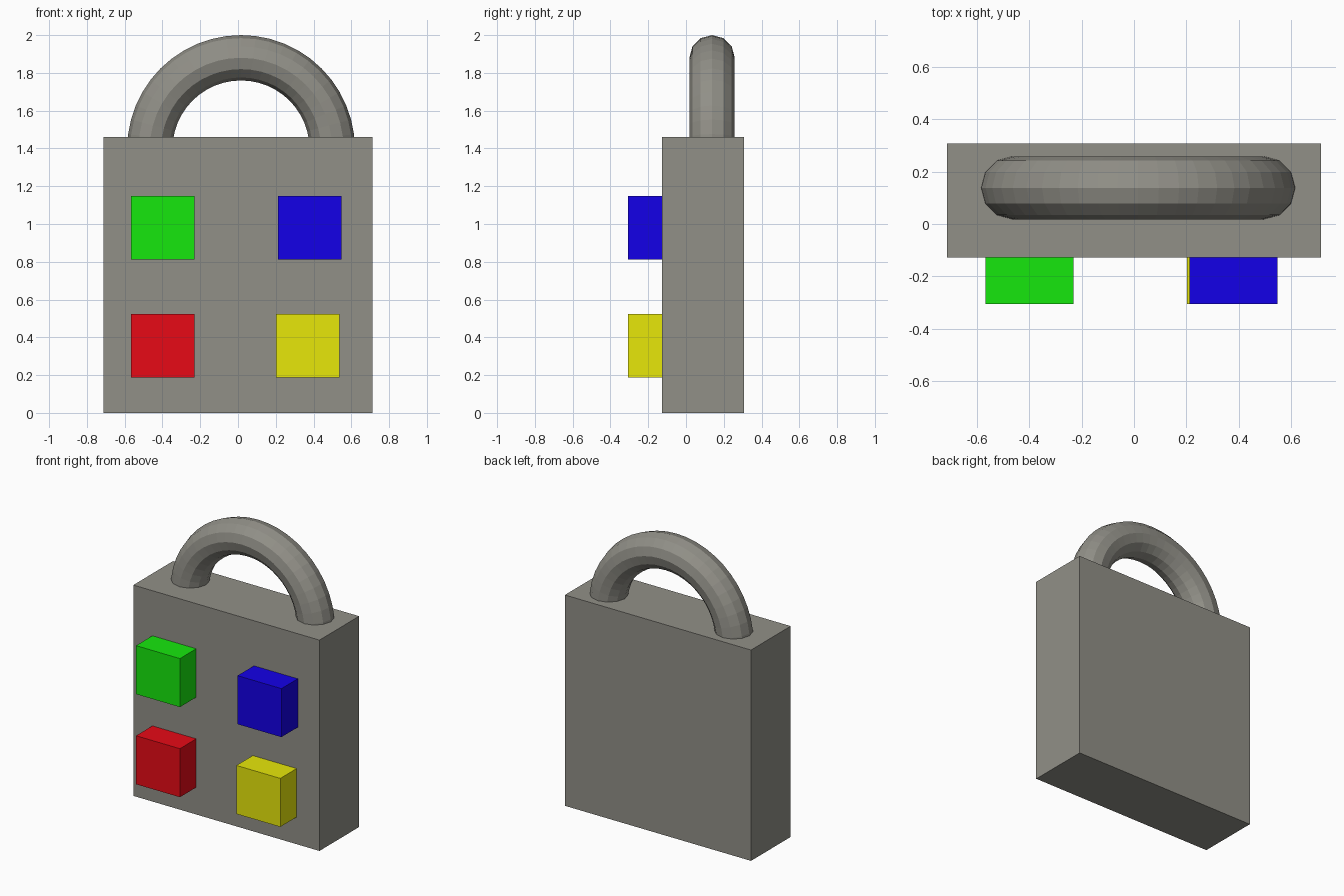
import bpy
import math

if "Cube" in bpy.data.objects:
    bpy.data.objects.remove(bpy.data.objects["Cube"])


def paint(obj, color):
    mat = bpy.data.materials.new(obj.name + "_color")
    mat.diffuse_color = (*color, 1)
    mat.use_nodes = True
    mat.node_tree.nodes["Principled BSDF"].inputs["Base Color"].default_value = mat.diffuse_color
    obj.data.materials.append(mat)


def box(name, low, high, color):
    center = [(a + b) / 2 for a, b in zip(low, high)]
    bpy.ops.mesh.primitive_cube_add(size=1, location=center)
    obj = bpy.context.object
    obj.name = name
    obj.scale = [b - a for a, b in zip(low, high)]
    bpy.ops.object.transform_apply(location=False, rotation=False, scale=True)
    paint(obj, color)


METAL = (0.283, 0.277, 0.244)

# Lock body
box("lock_body", (-0.713, -0.127, 0), (0.713, 0.307, 1.46), METAL)

# Shackle: faceted ring, lower half sunk into the body
bpy.ops.mesh.primitive_torus_add(
    major_radius=0.483, minor_radius=0.12, major_segments=48, minor_segments=12,
    location=(0.016, 0.138, 1.397), rotation=(math.pi / 2, 0, 0))
shackle = bpy.context.object
shackle.name = "shackle"
paint(shackle, METAL)

# Four coloured cube buttons, partly sunk into the front
SIZE = 0.336
buttons = {
    "green_button": (-0.567, 0.812, (0.008, 0.8, 0.004)),
    "blue_button": (0.211, 0.812, (0.007, 0.0, 0.8)),
    "red_button": (-0.567, 0.188, (0.8, 0.003, 0.008)),
    "yellow_button": (0.202, 0.188, (0.8, 0.8, 0.003)),
}
for name, (x, z, color) in buttons.items():
    box(name, (x, -0.306, z), (x + SIZE, -0.306 + SIZE, z + SIZE), color)
